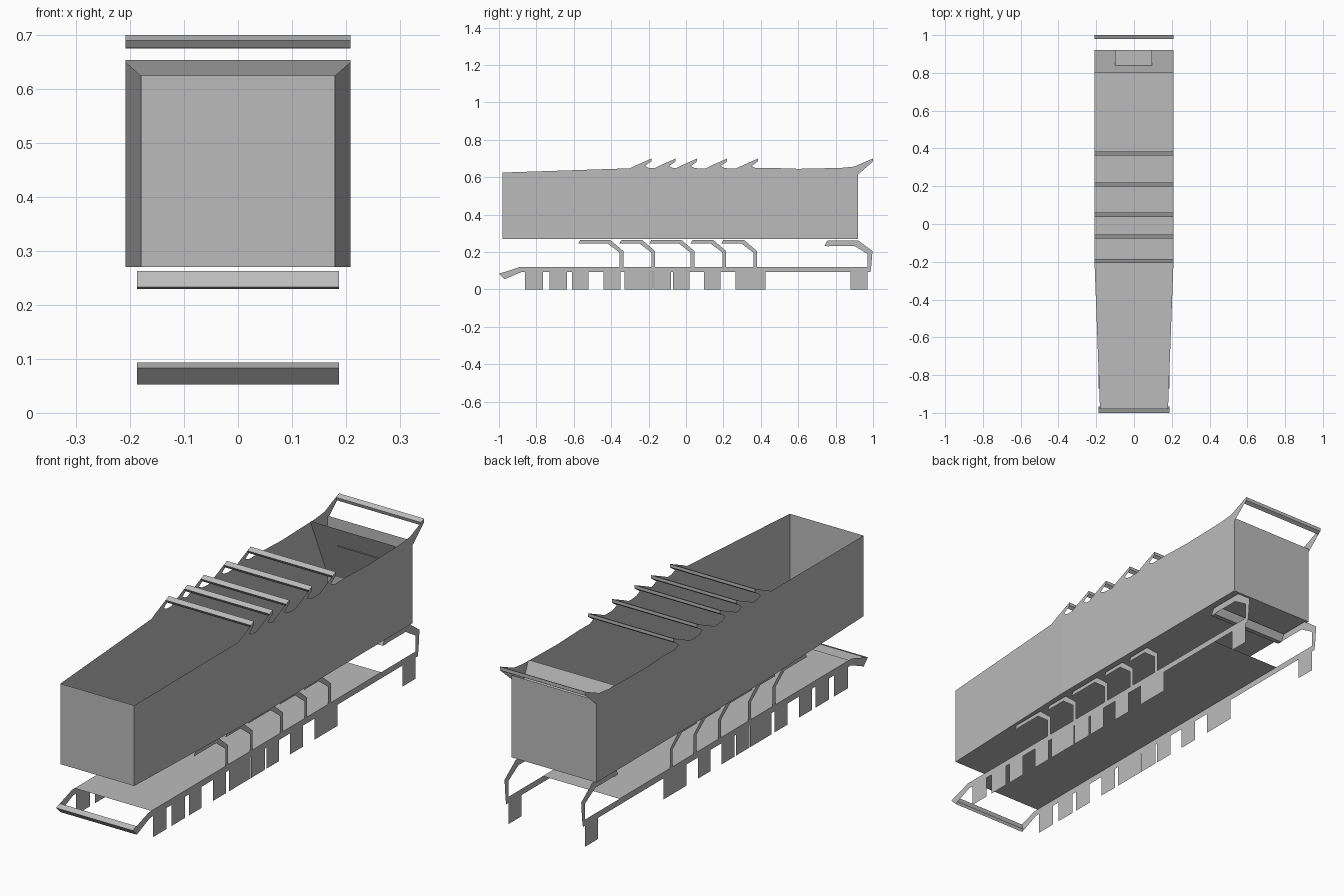
import bpy
import bmesh

cube = bpy.data.objects.get("Cube")
if cube:
    bpy.data.objects.remove(cube)

grey = bpy.data.materials.new("plain_grey")
grey.use_nodes = True
COLOUR = (0.5, 0.5, 0.5, 1)
grey.diffuse_color = COLOUR
grey.node_tree.nodes["Principled BSDF"].inputs["Base Color"].default_value = COLOUR


def build(name, faces):
    """Make one object from a list of polygons, joined along shared edges."""
    bm = bmesh.new()
    for pts in faces:
        bm.faces.new([bm.verts.new(p) for p in pts])
    bmesh.ops.remove_doubles(bm, verts=bm.verts, dist=0.0005)
    bmesh.ops.recalc_face_normals(bm, faces=bm.faces)
    mesh = bpy.data.meshes.new(name)
    bm.to_mesh(mesh)
    bm.free()
    mesh.materials.append(grey)
    obj = bpy.data.objects.new(name, mesh)
    bpy.context.collection.objects.link(obj)
    return obj


def side(profile, x):
    """Flat sheet at x from a (y, z) outline, facing outward."""
    pts = [(x, y, z) for y, z in profile]
    return pts if x > 0 else pts[::-1]


def bar(name, profile, half):
    """Closed bar across x with a (y, z) cross-section."""
    a, b = side(profile, half), side(profile, -half)
    faces = [a, b]
    for i in range(len(profile)):
        j = (i + 1) % len(profile)
        (y0, z0), (y1, z1) = profile[i], profile[j]
        faces.append([(half, y0, z0), (-half, y0, z0), (-half, y1, z1), (half, y1, z1)])
    return build(name, faces)


def rect(y0, y1, z0, z1):
    return [(y0, z0), (y1, z0), (y1, z1), (y0, z1)]


# Open-topped body shell with a tapered nose
FRONT, BEND, BACK = -0.98, -0.23, 0.92
LOW, NOSE, WIDE = 0.27, 0.18, 0.208
rim = [(BACK, 0.632), (0.9, 0.657), (0.83, 0.65), (0.6, 0.645), (0.45, 0.65),
       (0.2, 0.647), (0.0, 0.645), (BEND, 0.65)]
shell = []
for s in (-1, 1):
    shell.append([(s * NOSE, FRONT, LOW), (s * WIDE, BEND, LOW),
                  (s * WIDE, BEND, 0.65), (s * NOSE, FRONT, 0.625)])
    shell.append(side([(BEND, LOW), (BACK, LOW)] + rim, s * WIDE))
for y, w, top in ((FRONT, NOSE, 0.625), (BACK, WIDE, 0.632)):
    shell.append([(-w, y, LOW), (w, y, LOW), (w, y, top), (-w, y, top)])
shell.append([(-NOSE, FRONT, LOW), (NOSE, FRONT, LOW), (WIDE, BEND, LOW),
              (WIDE, BACK, LOW), (-WIDE, BACK, LOW), (-WIDE, BEND, LOW)])
build("body_shell", shell)

# Sloped panel and small shelf inside the rear
build("rear_inner_panel", [[(-WIDE, 0.8, 0.654), (WIDE, 0.8, 0.654),
                            (WIDE, BACK, 0.375), (-WIDE, BACK, 0.375)]])
build("rear_shelf", [[(-0.1, 0.833, 0.56), (0.095, 0.833, 0.56),
                      (0.095, BACK, 0.56), (-0.1, BACK, 0.56)]])

# Backswept fins on the rim, each pair carrying a crossbar
TIPS = (-0.185, -0.055, 0.06, 0.22, 0.385)
for n, t in enumerate(TIPS, 1):
    fin = [(t - 0.12, 0.645), (t + 0.02, 0.645), (t - 0.015, 0.65), (t - 0.035, 0.66),
           (t, 0.685), (t, 0.7), (t - 0.09, 0.66)]
    build(f"fin_pair_{n}", [side(fin, s * WIDE) for s in (-1, 1)])
    bar(f"fin_crossbar_{n}", [(t - 0.022, 0.69), (t - 0.012, 0.676), (t, 0.686), (t, 0.7)], WIDE)

# Rear wing
wing = [(BACK, 0.615), (0.995, 0.68), (1.0, 0.7), (0.9, 0.657)]
build("rear_wing_brackets", [side(wing, s * WIDE) for s in (-1, 1)])
bar("rear_wing_bar", [(0.98, 0.69), (0.985, 0.675), (1.0, 0.684), (1.0, 0.7)], WIDE)

# Lower deck with side rails and hanging tabs
RAIL = 0.187
build("lower_deck", [[(-RAIL, -0.87, 0.12), (RAIL, -0.87, 0.12),
                      (RAIL, 0.73, 0.12), (-RAIL, 0.73, 0.12)]])
TABS = ((-0.86, -0.765), (-0.73, -0.635), (-0.61, -0.52), (-0.44, -0.35), (-0.33, -0.18),
        (-0.175, -0.08), (-0.07, 0.02), (0.095, 0.185), (0.265, 0.425), (0.88, 0.97))
rails, tabs, braces = [], [], []
for s in (-1, 1):
    x = s * RAIL
    rails.append(side([(-0.97, 0.055), (-0.88, 0.093), (0.985, 0.093), (0.99, 0.12),
                       (-0.89, 0.12), (-1.0, 0.083)], x))
    tabs += [side(rect(a, b, 0, 0.093), x) for a, b in TABS]
    # Bent struts between the rail and the body
    for v in (-0.345, -0.175, 0.035, 0.205, 0.37):
        reach = 0.23 if v in (-0.345, 0.035) else 0.18
        braces.append(side([(v - 0.01, 0.12), (v + 0.01, 0.12), (v + 0.01, 0.205),
                            (v - 0.06, 0.265), (v - reach + 0.01, 0.265),
                            (v - reach, 0.247), (v - 0.075, 0.247), (v - 0.01, 0.197)], x))
    braces.append(side([(0.97, 0.12), (0.99, 0.12), (0.997, 0.205), (0.92, 0.263),
                        (0.76, 0.263), (0.74, 0.233), (0.9, 0.233), (0.97, 0.19)], x))
build("side_rails", rails)
build("side_tabs", tabs)
build("side_struts", braces)

# Crossbars at the front and beneath the tail
bar("front_bumper_bar", [(-1.0, 0.083), (-0.97, 0.053), (-0.965, 0.065), (-0.975, 0.093)], RAIL)
bar("tail_crossbar", [(0.74, 0.233), (0.765, 0.23), (0.78, 0.263), (0.757, 0.263)], RAIL)
